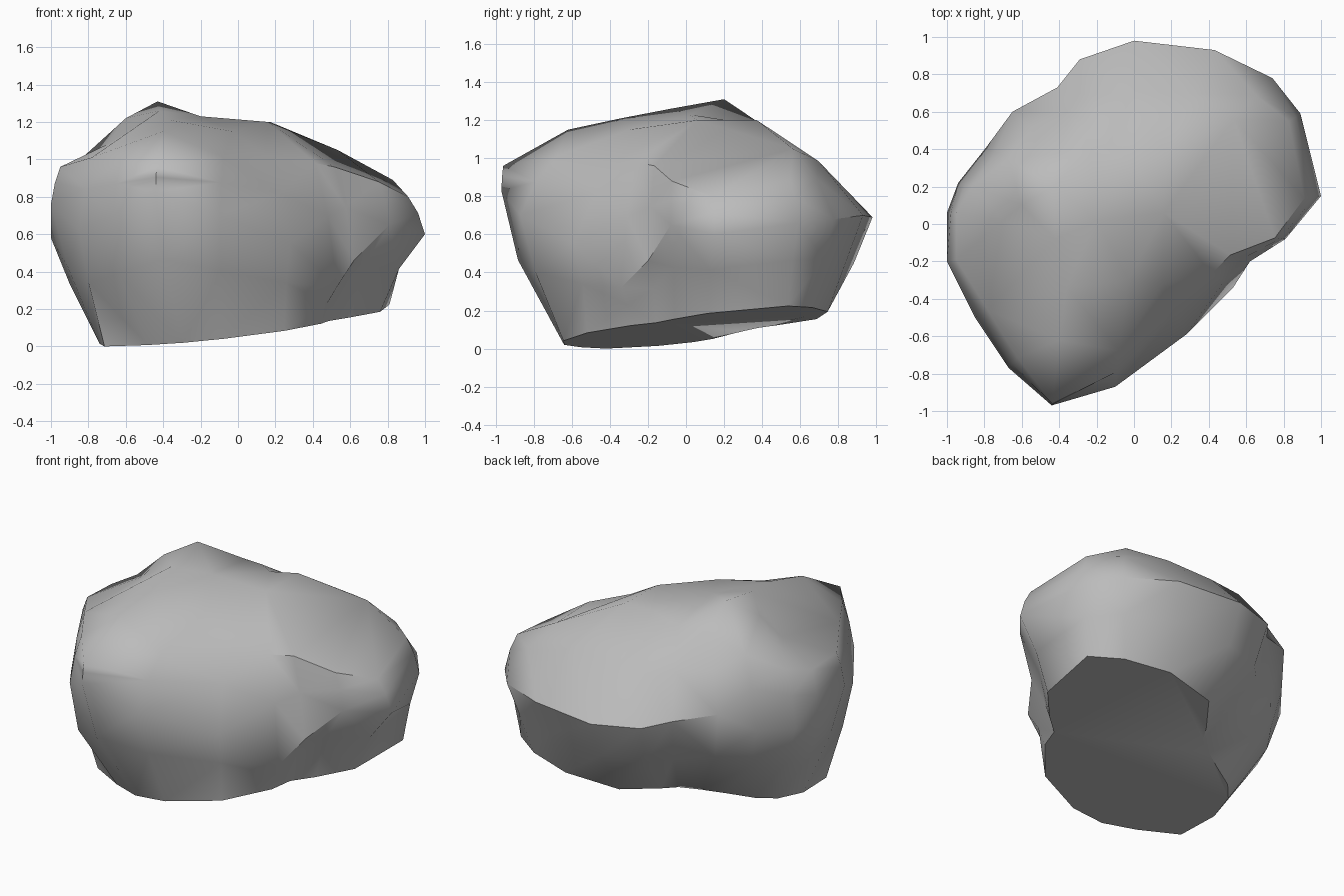
import bpy
import bmesh
from mathutils import Vector
from mathutils.geometry import delaunay_2d_cdt

default_cube = bpy.data.objects.get("Cube")
if default_cube:
    bpy.data.objects.remove(default_cube, do_unlink=True)

# Widest outline of the boulder, counter-clockwise from its right tip.
# Each column: x, y, z, then scale of undercut, base and shoulder, then shoulder height
COLUMNS = [
    (1, .15, .6, .86, .76, .91, .8),
    (.89, .59, .66, .95, .91, .93, .89),
    (.74, .78, .68, .93, .85, .72, 1.05),
    (.43, .93, .7, .91, .8, .4, 1.2),
    (0, .98, .69, .9, .7, .34, 1.18),
    (-.29, .88, .7, .9, .54, .48, 1.16),
    (-.41, .73, .72, .92, .52, .56, 1.17),
    (-.65, .6, .78, .91, .5, .63, 1.17),
    (-.79, .41, .64, .93, .56, .85, 1.08),
    (-.94, .22, .62, .91, .64, .92, .98),
    (-1, .06, .58, .9, .69, .95, .95),
    (-1, -.2, .76, .91, .74, .95, .96),
    (-.85, -.5, .62, .94, .84, .92, 1.01),
    (-.67, -.77, .7, .95, .72, .93, 1),
    (-.44, -.97, .83, .91, .66, .99, .96),
    (-.1, -.87, .7, .91, .74, .78, 1.01),
    (.28, -.59, .55, .92, .88, .54, 1.02),
    (.53, -.34, .32, .9, .84, .78, .98),
    (.62, -.2, .46, .87, .78, .83, .96),
    (.81, -.08, .65, .83, .74, .93, .88),
]

# High points of the uneven crown
CROWN = [
    (-.43, .2, 1.31), (-.6, .1, 1.22), (-.7, .02, 1.08), (-.2, .02, 1.23),
    (.16, .06, 1.2), (-.42, -.08, 1.26), (-.36, -.34, 1.21),
    (-.4, -.62, 1.15), (-.03, -.3, 1.15),
]

SHARP_ANGLE = .8


def base_height(x, y):
    """Height of the gently tilted underside."""
    return max(0, .1 + .1 * x + .08 * y)


def between(a, b, t):
    return a + (b - a) * t


def make_rings():
    base, undercut, middle, upper, shoulder = [], [], [], [], []
    for x, y, z, low, foot, high, top in COLUMNS:
        floor = base_height(x * foot, y * foot)
        swell = between(1, high, .42)
        base.append((x * foot, y * foot, floor))
        undercut.append((x * low, y * low, between(floor, z, .55)))
        middle.append((x, y, z))
        upper.append((x * swell, y * swell, between(z, top, .57)))
        shoulder.append((x * high, y * high, top))
    return base, undercut, middle, upper, shoulder


# Side walls lofted through the rings
bm = bmesh.new()
rings = [[bm.verts.new(p) for p in ring] for ring in make_rings()]
count = len(COLUMNS)
for lower, upper in zip(rings, rings[1:]):
    for i in range(count):
        j = (i + 1) % count
        bm.faces.new((lower[i], lower[j], upper[j], upper[i]))

# Underside
bm.faces.new(list(reversed(rings[0])))

# Crown stretched between the shoulder and the high points
top_verts = rings[-1] + [bm.verts.new(p) for p in CROWN]
flat = [Vector((v.co.x, v.co.y)) for v in top_verts]
border = [(i, (i + 1) % count) for i in range(count)]
result = delaunay_2d_cdt(flat, border, [], 1, 1e-5)
for face in result[2]:
    corners = [top_verts[result[3][i][0]] for i in face]
    bm.faces.new(corners)

bmesh.ops.triangulate(bm, faces=[f for f in bm.faces if len(f.verts) == 4],
                      quad_method='SHORT_EDGE')
bmesh.ops.recalc_face_normals(bm, faces=bm.faces)

# Soft stone with crisp breaks along the rim of the underside and steep chips
for face in bm.faces:
    face.smooth = True
for edge in bm.edges:
    edge.smooth = edge.calc_face_angle(0) < SHARP_ANGLE

mesh = bpy.data.meshes.new("boulder")
bm.to_mesh(mesh)
bm.free()
boulder = bpy.data.objects.new("boulder", mesh)
bpy.context.collection.objects.link(boulder)

# Plain grey stone
stone = bpy.data.materials.new("grey_stone")
stone.use_nodes = True
grey = (.5, .5, .5, 1)
stone.diffuse_color = grey
stone.node_tree.nodes["Principled BSDF"].inputs["Base Color"].default_value = grey
mesh.materials.append(stone)
